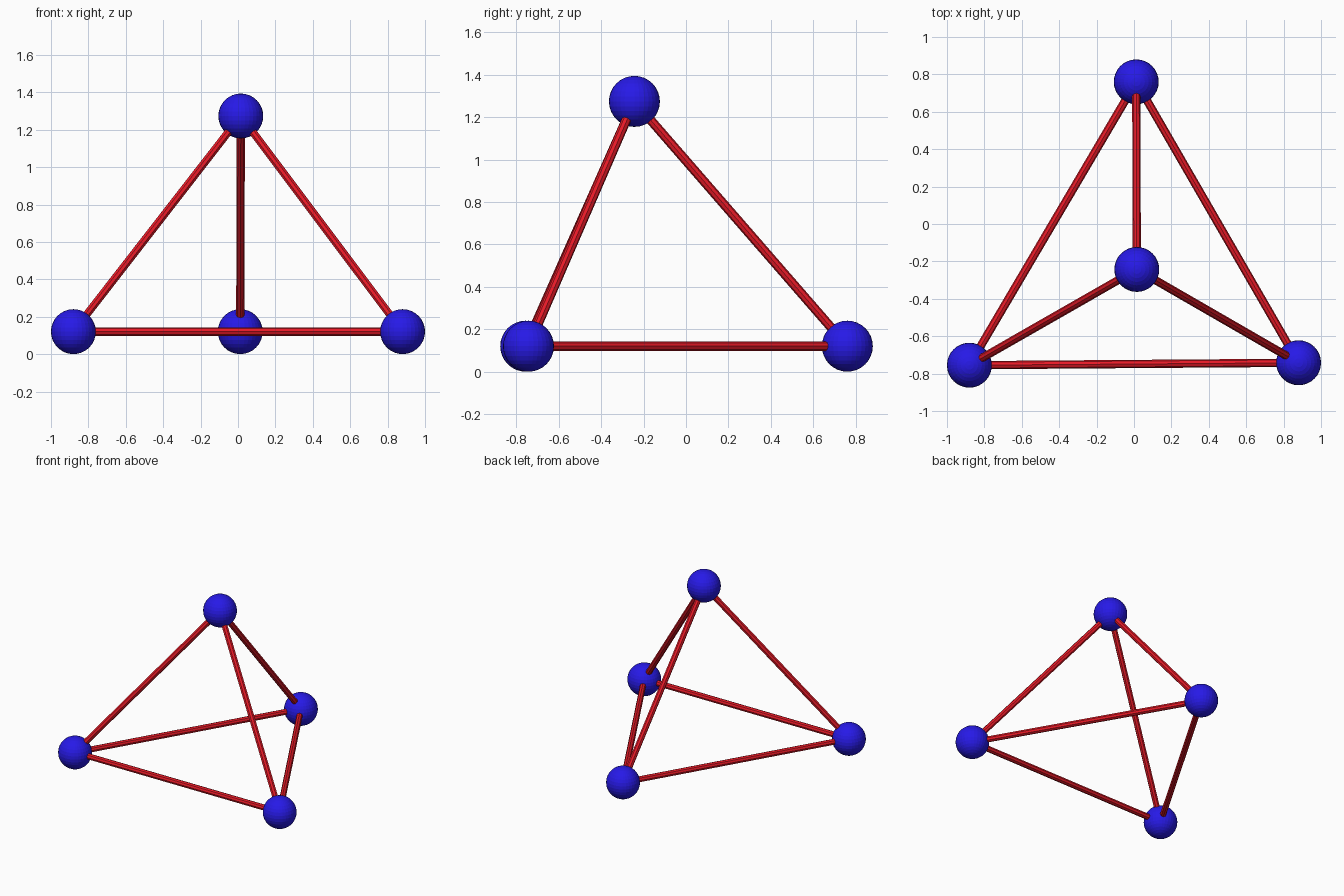
import bpy
from itertools import combinations
from mathutils import Vector

if "Cube" in bpy.data.objects:
    bpy.data.objects.remove(bpy.data.objects["Cube"])

BALL_R, ROD_R = 0.12, 0.022


def colour(name, rgb):
    m = bpy.data.materials.new(name)
    m.diffuse_color = (*rgb, 1)
    m.use_nodes = True
    m.node_tree.nodes["Principled BSDF"].inputs["Base Color"].default_value = m.diffuse_color
    return m


blue = colour("blue", (0.02, 0.01, 0.8))
red = colour("red", (0.8, 0.01, 0.02))

# Corner positions of the pyramid
corners = {
    "front_left": Vector((-0.88, -0.755, 0.121)),
    "front_right": Vector((0.88, -0.742, 0.121)),
    "back": Vector((0.012, 0.76, 0.121)),
    "top": Vector((0.015, -0.243, 1.274)),
}

# Flat-faced balls at the corners
for name, p in corners.items():
    bpy.ops.mesh.primitive_uv_sphere_add(segments=32, ring_count=16, radius=BALL_R, location=p)
    ball = bpy.context.object
    ball.name = name + "_ball"
    ball.data.materials.append(blue)

# Rods joining every pair of balls
for (na, a), (nb, b) in combinations(corners.items(), 2):
    d = b - a
    bpy.ops.mesh.primitive_cylinder_add(vertices=8, radius=ROD_R, depth=d.length, location=(a + b) / 2)
    rod = bpy.context.object
    rod.name = f"{na}_to_{nb}_rod"
    rod.rotation_euler = d.to_track_quat("Z", "Y").to_euler()
    rod.data.materials.append(red)
